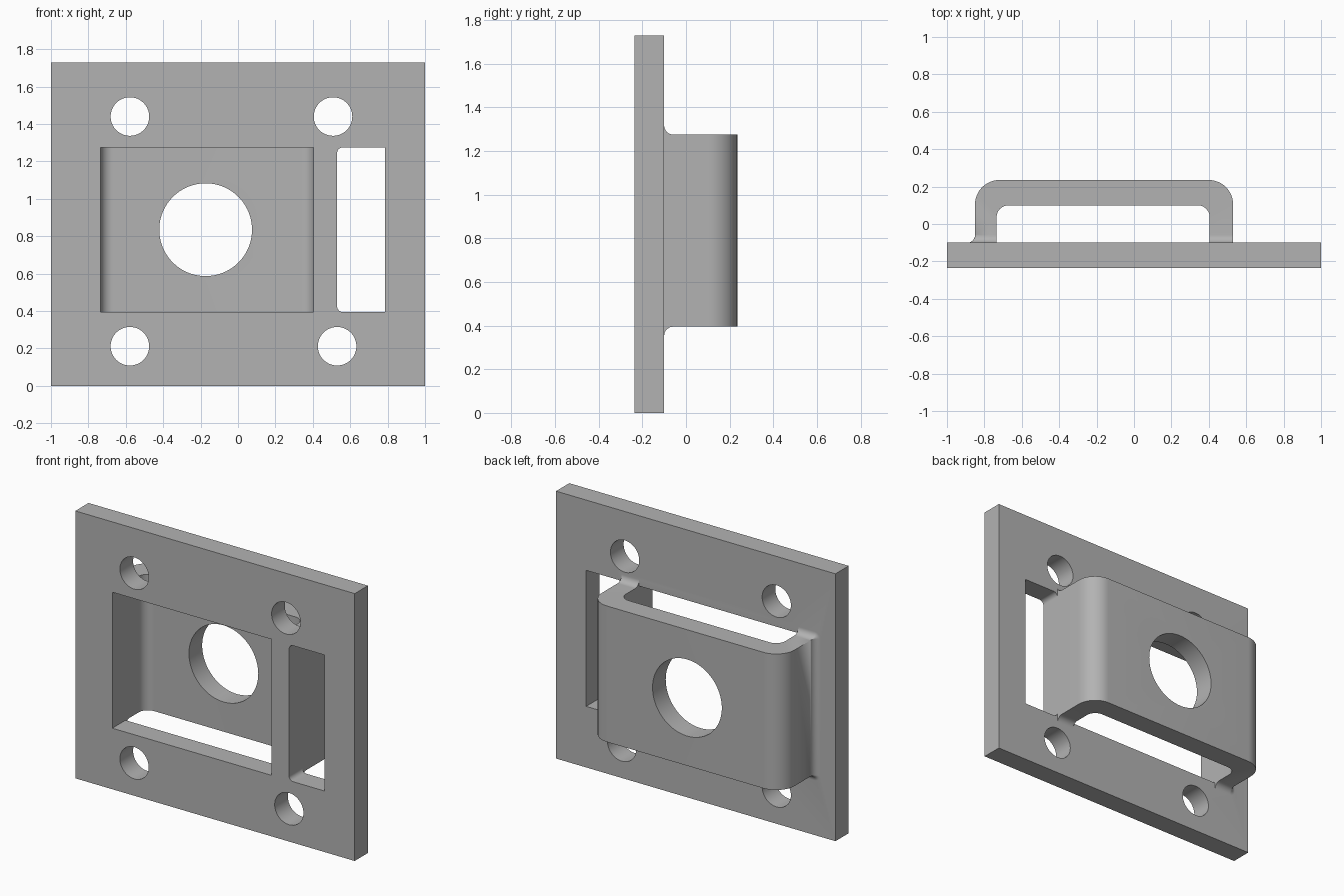
import bpy, bmesh
from math import sin, cos, pi, sqrt
from mathutils import Vector

if "Cube" in bpy.data.objects:
    bpy.data.objects.remove(bpy.data.objects["Cube"], do_unlink=True)

BACK, FRONT = -0.10, -0.235          # plate faces in y
LOW, HIGH = 0.395, 1.275             # strap and window in z
OUT_L, IN_L, IN_R, OUT_R = -0.85, -0.735, 0.405, 0.53
FILLET = 0.042

steel = bpy.data.materials.new("plain_grey")
steel.use_nodes = True
GREY = (0.45, 0.45, 0.45, 1)
steel.diffuse_color = GREY
steel.node_tree.nodes["Principled BSDF"].inputs["Base Color"].default_value = GREY


def finish(name, bm):
    bmesh.ops.remove_doubles(bm, verts=bm.verts[:], dist=1e-5)
    bmesh.ops.recalc_face_normals(bm, faces=bm.faces[:])
    mesh = bpy.data.meshes.new(name)
    bm.to_mesh(mesh)
    bm.free()
    mesh.materials.append(steel)
    obj = bpy.data.objects.new(name, mesh)
    bpy.context.collection.objects.link(obj)
    return obj


def loft(name, rings):
    """Closed solid through rings that have equal point counts."""
    bm = bmesh.new()
    rows = [[bm.verts.new(p) for p in ring] for ring in rings]
    n = len(rows[0])
    for a, b in zip(rows, rows[1:]):
        for i in range(n):
            j = (i + 1) % n
            bm.faces.new((a[i], a[j], b[j], b[i]))
    bm.faces.new(rows[0])
    bm.faces.new(rows[-1])
    return finish(name, bm)


def rounded(corners, steps=12):
    """Outline from (a, b, radius) right-angled corners."""
    pts = []
    for i, (a, b, r) in enumerate(corners):
        p = Vector((a, b))
        if not r:
            pts.append(p)
            continue
        u = (Vector(corners[i - 1][:2]) - p).normalized() * r
        v = (Vector(corners[(i + 1) % len(corners)][:2]) - p).normalized() * r
        for k in range(steps + 1):
            t = pi / 2 * k / steps
            pts.append(p + u * (1 - sin(t)) + v * (1 - cos(t)))
    return pts


def along_y(name, outline, y0, y1):
    return loft(name, [[(x, y, z) for x, z in outline] for y in (y0, y1)])


def along_z(name, outline, z0, z1):
    return loft(name, [[(x, y, z) for x, y in outline] for z in (z0, z1)])


def disc(x, z, r, n=64):
    return [(x + r * cos(2 * pi * i / n), z + r * sin(2 * pi * i / n)) for i in range(n)]


def foot(name, x_in, x_out, flare_side):
    """Concave fillet around the root of one strap leg."""
    rings = [(BACK - 0.05, FILLET)]
    for k in range(11):
        t = pi / 2 * k / 10
        rings.append((BACK + FILLET * (1 - cos(t)), FILLET * (1 - sin(t))))
    solid = []
    for y, d in rings:
        ring = [(x_in, y, LOW - d)]
        for z, start in ((LOW, 1.5 * pi), (HIGH, pi)):
            if flare_side:
                for k in range(9):
                    a = start - pi / 2 * k / 8
                    ring.append((x_out + d * cos(a), y, z + d * sin(a)))
            else:
                ring.append((x_out, y, z - d if z == LOW else z + d))
        ring.append((x_in, y, HIGH + d))
        solid.append(ring)
    return loft(name, solid)


# Mounting plate
plate = along_y("bracket_plate", [(-1, 0), (1, 0), (1, 1.73), (-1, 1.73)], FRONT, BACK)

# Raised strap block and filleted leg roots
strap = along_z("strap", rounded([(OUT_L, BACK - 0.05, 0), (OUT_L, 0.235, 0.13),
                                  (OUT_R, 0.235, 0.13), (OUT_R, BACK - 0.05, 0)]), LOW, HIGH)
added = [strap, foot("right_foot", IN_L, OUT_L, True), foot("left_foot", IN_R, OUT_R, False)]

# Openings: strap tunnel, side slot, strap bore and screw holes
cuts = [
    along_z("tunnel_cutter", rounded([(IN_L, -0.4, 0), (IN_L, 0.10, 0.065),
                                      (IN_R, 0.10, 0.065), (IN_R, -0.4, 0)]), LOW, HIGH),
    along_y("slot_cutter", rounded([(OUT_R, LOW, 0.03), (0.785, LOW, 0),
                                    (0.785, HIGH, 0), (OUT_R, HIGH, 0.03)]), -0.4, 0),
    along_y("bore_cutter", disc(-0.173, 0.835, 0.248, 96), -0.05, 0.4),
]
for x, z in ((-0.578, 1.44), (0.508, 1.44), (-0.578, 0.212), (0.53, 0.212)):
    cuts.append(along_y("screw_hole_cutter", disc(x, z, 0.103), -0.4, 0))

for tools, op in ((added, 'UNION'), (cuts, 'DIFFERENCE')):
    for tool in tools:
        mod = plate.modifiers.new(tool.name, 'BOOLEAN')
        mod.operation, mod.solver, mod.object = op, 'EXACT', tool
        tool.hide_render = True

# Bake the cuts and remove the helpers
bpy.context.view_layer.update()
baked = bpy.data.meshes.new_from_object(plate.evaluated_get(bpy.context.evaluated_depsgraph_get()))
plate.modifiers.clear()
plate.data = baked
for tool in added + cuts:
    bpy.data.objects.remove(tool, do_unlink=True)

bpy.ops.object.select_all(action='DESELECT')
plate.select_set(True)
bpy.context.view_layer.objects.active = plate
bpy.ops.object.shade_smooth_by_angle(angle=pi / 6)
